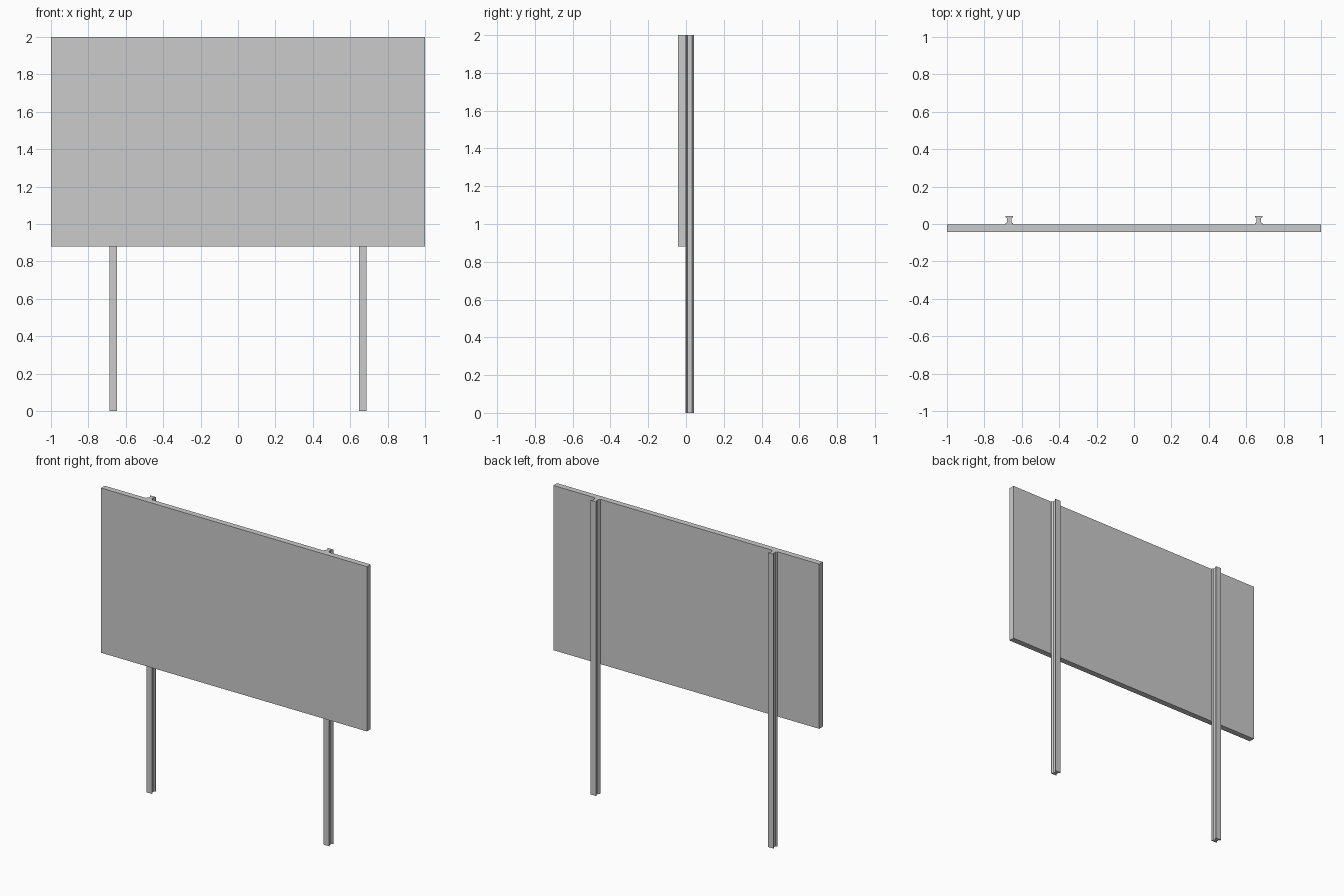
import bpy, bmesh

if "Cube" in bpy.data.objects:
    bpy.data.objects.remove(bpy.data.objects["Cube"])

Y_FRONT, Y_SPLIT, Y_BACK = -0.043, -0.003, 0.043


def prism(name, outline, z0, z1):
    """Extrude a closed xy outline from z0 up to z1."""
    bm = bmesh.new()
    face = bm.faces.new([bm.verts.new((x, y, z0)) for x, y in outline])
    ext = bmesh.ops.extrude_face_region(bm, geom=[face])
    top = [v for v in ext["geom"] if isinstance(v, bmesh.types.BMVert)]
    bmesh.ops.translate(bm, verts=top, vec=(0, 0, z1 - z0))
    bmesh.ops.recalc_face_normals(bm, faces=bm.faces)
    mesh = bpy.data.meshes.new(name)
    bm.to_mesh(mesh)
    bm.free()
    obj = bpy.data.objects.new(name, mesh)
    bpy.context.collection.objects.link(obj)
    return obj


# Sign board
prism("sign_panel", [(-1, Y_FRONT), (1, Y_FRONT), (1, Y_SPLIT), (-1, Y_SPLIT)], 0.88, 2.0)

# I-beam posts: flanges front and back, tapering into a narrower web
half, web, lip, taper = 0.021, 0.012, 0.006, 0.012
side = [(half, Y_SPLIT), (half, Y_SPLIT + lip), (web, Y_SPLIT + taper),
        (web, Y_BACK - taper), (half, Y_BACK - lip), (half, Y_BACK)]
section = side + [(-x, y) for x, y in reversed(side)]
for label, cx in (("left", -0.667), ("right", 0.667)):
    post = prism(label + "_post", section, 0.0, 2.0)
    post.location.x = cx
